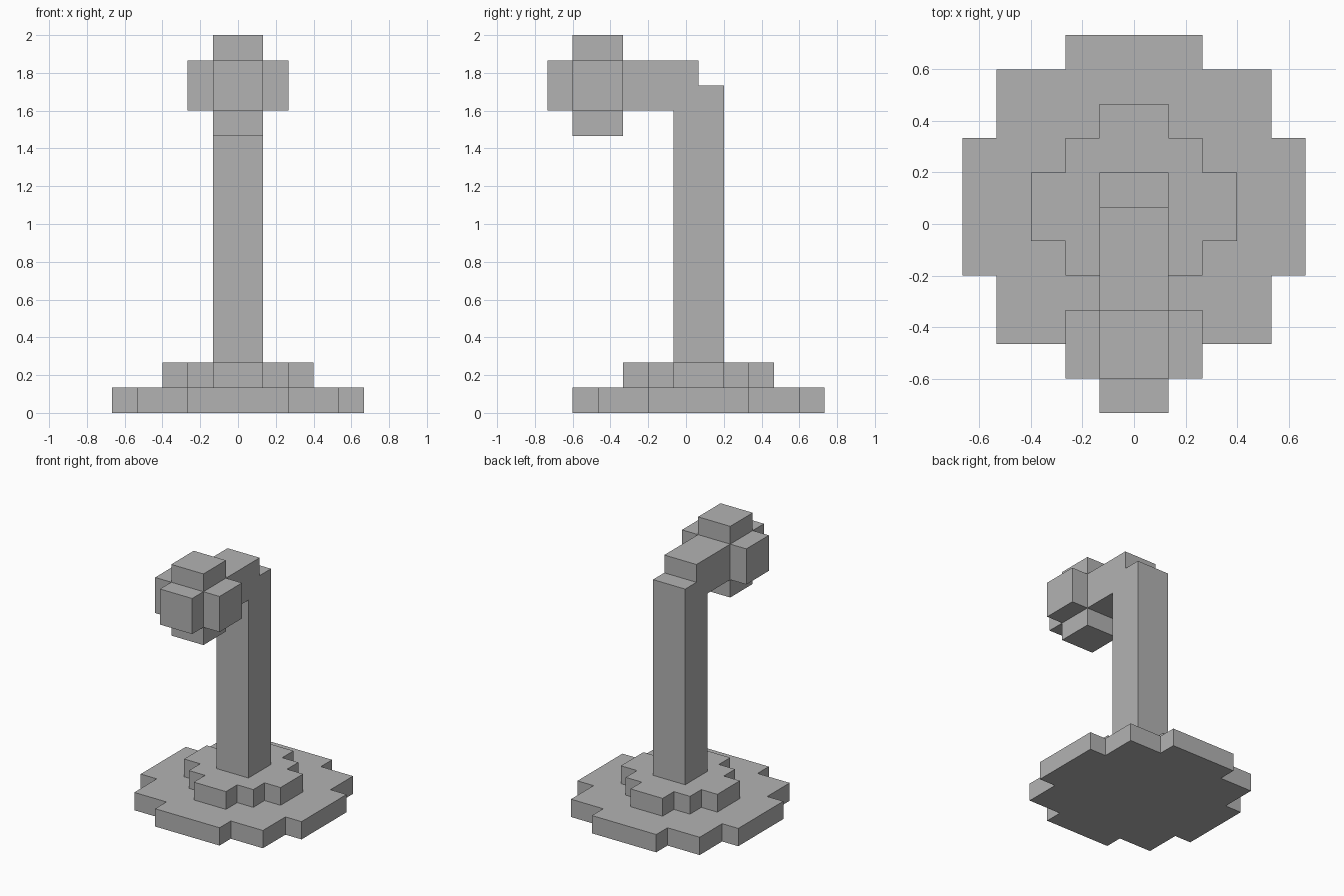
import bpy
import bmesh
from mathutils import Vector

cube = bpy.data.objects.get("Cube")
if cube:
    bpy.data.objects.remove(cube, do_unlink=True)

U = 2 / 15          # one block
BASE_Y = 0.5        # base and pole centre, in blocks
HEAD = Vector((0, -3.5, 13))

grey = bpy.data.materials.new("stone_grey")
grey.use_nodes = True
grey.diffuse_color = (0.45, 0.45, 0.45, 1)
grey.node_tree.nodes["Principled BSDF"].inputs["Base Color"].default_value = grey.diffuse_color


def extrude(name, outline, direction):
    """Solid made by extruding a flat outline (in blocks) along a direction."""
    bm = bmesh.new()
    face = bm.faces.new([bm.verts.new(Vector(p) * U) for p in outline])
    result = bmesh.ops.extrude_face_region(bm, geom=[face], use_keep_orig=True)
    moved = [g for g in result["geom"] if isinstance(g, bmesh.types.BMVert)]
    bmesh.ops.translate(bm, verts=moved, vec=Vector(direction) * U)
    bmesh.ops.recalc_face_normals(bm, faces=bm.faces)
    mesh = bpy.data.meshes.new(name)
    bm.to_mesh(mesh)
    bm.free()
    mesh.materials.append(grey)
    obj = bpy.data.objects.new(name, mesh)
    bpy.context.collection.objects.link(obj)
    return obj


def stepped_disc(name, quarter, z):
    """Slab one block thick whose quarter outline is turned four times."""
    points = []
    x_axis, y_axis = Vector((1, 0, 0)), Vector((0, 1, 0))
    for _ in range(4):
        points += [x_axis * a + y_axis * b + Vector((0, BASE_Y, z)) for a, b in quarter]
        x_axis, y_axis = y_axis, -x_axis
    return extrude(name, points, (0, 0, 1))


# Two stepped round tiers
stepped_disc("base_lower_tier", [(5, 2), (4, 2), (4, 4), (2, 4), (2, 5)], 0)
stepped_disc("base_upper_tier", [(3, 1), (2, 1), (2, 2), (1, 2), (1, 3)], 1)

# Pole and overhanging arm, from one side profile
side = [(-0.5, 2), (1.5, 2), (1.5, 13), (0.5, 13), (0.5, 14),
        (-5.5, 14), (-5.5, 12), (-0.5, 12)]
extrude("pole_and_arm", [(-1, y, z) for y, z in side], (2, 0, 0))

# Lobes around the head at the arm's end
X, Z, Y = Vector((1, 0, 0)), Vector((0, 0, 1)), Vector((0, 1, 0))
for name, out, across in (("left", X, Z), ("right", -X, Z),
                          ("top", Z, X), ("bottom", -Z, X)):
    corners = [HEAD + out + across * a + Y * b
               for a, b in ((-1, -1), (1, -1), (1, 1), (-1, 1))]
    extrude("head_lobe_" + name, corners, out)
